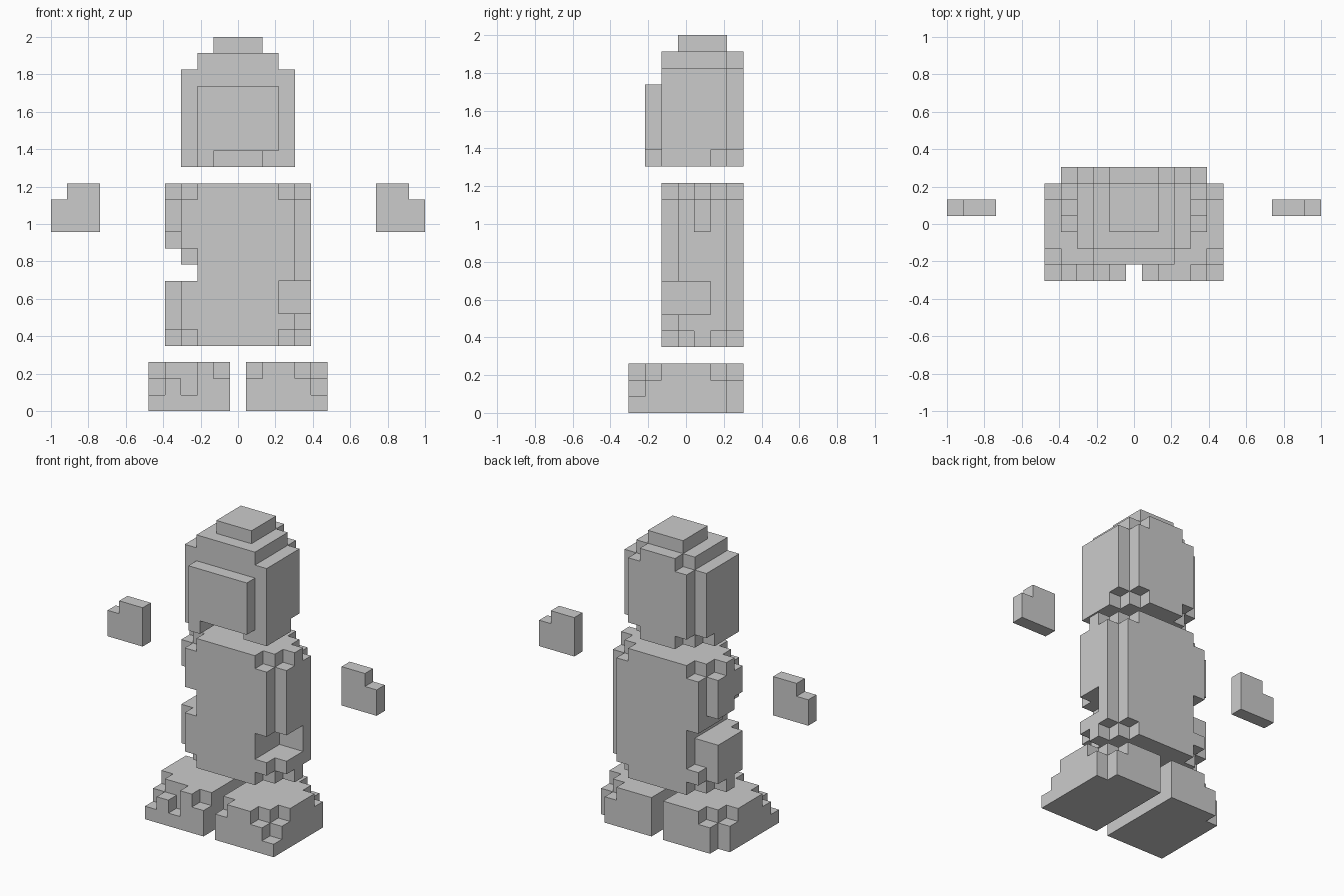
import bpy
import bmesh
from itertools import product
from mathutils import Vector

UNIT = 2 / 23
ORIGIN = Vector((-11.5, -3.5, 0))
MIRROR = 22  # cell column i mirrors to MIRROR - i

SIDES = [Vector(d) for d in ((1, 0, 0), (-1, 0, 0), (0, 1, 0),
                             (0, -1, 0), (0, 0, 1), (0, 0, -1))]


def block(x, y, z):
    """Cells of a box given as (start, end) ranges on each axis."""
    return set(product(range(*x), range(*y), range(*z)))


def mirrored(cells):
    return {(MIRROR - i, j, k) for i, j, k in cells}


def corner(x, y, dx, dy, size, z):
    """Stair-stepped triangle of cells running inward from a vertical corner."""
    return {(x + dx * a, y + dy * b, k)
            for a in range(size) for b in range(size - a) for k in range(*z)}


def build(name, cells):
    """Make one object from the exposed faces of a set of cells."""
    bm = bmesh.new()
    verts = {}

    def vert(p):
        key = tuple(round(c * 2) for c in p)
        if key not in verts:
            verts[key] = bm.verts.new((p + ORIGIN) * UNIT)
        return verts[key]

    for cell in sorted(cells):
        for n in SIDES:
            if tuple(int(c + d) for c, d in zip(cell, n)) in cells:
                continue
            u = Vector((n.y, n.z, n.x))
            v = n.cross(u)
            mid = Vector(cell) + Vector((0.5, 0.5, 0.5)) + n / 2
            bm.faces.new([vert(mid + (u * a + v * b) / 2)
                          for a, b in ((-1, -1), (1, -1), (1, 1), (-1, 1))])
    mesh = bpy.data.meshes.new(name)
    bm.to_mesh(mesh)
    bm.free()
    bpy.context.collection.objects.link(bpy.data.objects.new(name, mesh))


cube = bpy.data.objects.get("Cube")
if cube:
    bpy.data.objects.remove(cube, do_unlink=True)

# Head: main block, stepped crown, rounded back corners
head = block((8, 15), (2, 7), (15, 21))
back_cut = corner(14, 6, -1, -1, 1, (15, 21)) | corner(14, 6, -1, -1, 2, (15, 16))
head -= back_cut | mirrored(back_cut)
head |= block((9, 14), (2, 6), (21, 22)) | block((10, 13), (6, 7), (21, 22))
head |= block((10, 13), (3, 6), (22, 23))
# Face plate and chin hollow
head |= block((9, 14), (1, 2), (16, 20)) | {(9, 1, 15)}
head -= block((10, 13), (2, 3), (15, 16))
build("head", head)

# Torso: block with rounded corners, rounder at both ends
torso = block((7, 16), (2, 7), (4, 14))
for y, dy in ((2, 1), (6, -1)):
    cut = corner(15, y, -1, dy, 1, (4, 14))
    for z in (4, 13):
        cut |= corner(15, y, -1, dy, 2, (z, z + 1))
    torso -= cut | mirrored(cut)
# Notch in the left side
torso -= block((14, 16), (2, 5), (6, 8))
# Stepped bite in the right side
torso -= block((7, 9), (2, 7), (8, 9))
torso -= block((7, 8), (2, 7), (9, 10)) | block((8, 9), (2, 4), (9, 10))
torso -= block((7, 8), (3, 4), (10, 11))
torso -= block((8, 9), (6, 7), (6, 8))
build("torso", torso)

# Feet: wide soles stepping in towards the top
foot = block((12, 17), (0, 7), (0, 3))
foot -= corner(16, 6, -1, -1, 1, (0, 3)) | corner(16, 6, -1, -1, 2, (2, 3))
foot -= corner(16, 0, -1, 1, 1, (1, 3)) | corner(16, 0, -1, 1, 2, (2, 3))
foot -= {(12, 0, 2)}
build("left_foot", foot)
# The right foot has a chipped toe
build("right_foot", mirrored(foot) - block((8, 9), (0, 1), (1, 3)))

# Floating hands with the outer top corner missing
hand = block((20, 23), (4, 5), (11, 14)) - {(22, 4, 13)}
build("left_hand", hand)
build("right_hand", mirrored(hand))
